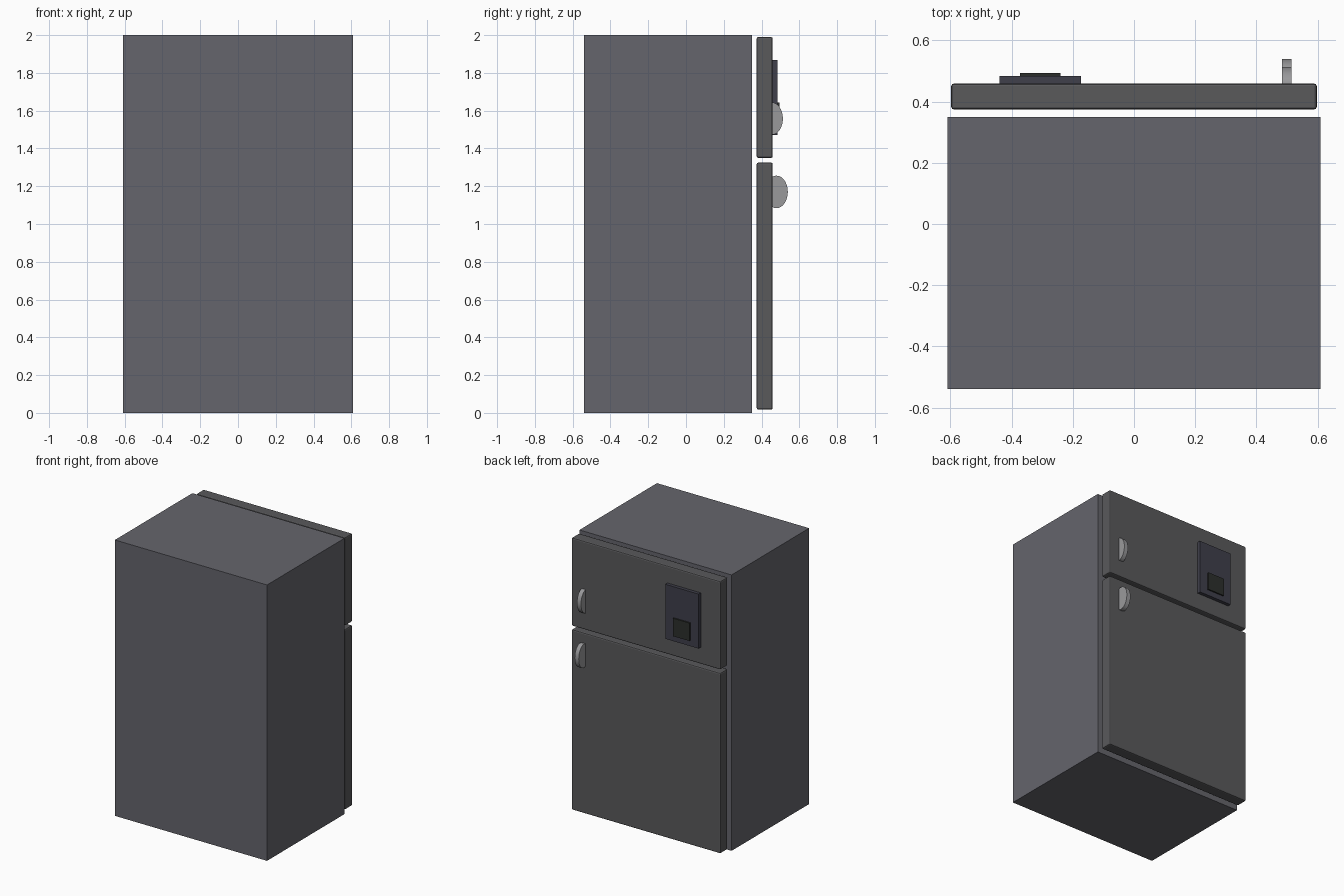
import bpy
from math import radians

if "Cube" in bpy.data.objects:
    bpy.data.objects.remove(bpy.data.objects["Cube"])


def material(name, rgb):
    m = bpy.data.materials.new(name)
    m.diffuse_color = (*rgb, 1)
    m.use_nodes = True
    m.node_tree.nodes["Principled BSDF"].inputs["Base Color"].default_value = m.diffuse_color
    return m


SHELL = material("shell_grey", (0.13, 0.13, 0.15))
DOOR = material("door_grey", (0.10, 0.10, 0.105))
PANEL = material("panel_blue_grey", (0.05, 0.05, 0.07))
RECESS = material("recess_dark", (0.025, 0.028, 0.025))
METAL = material("handle_grey", (0.32, 0.32, 0.33))


def box(name, x, y, z, mat, bevel=0):
    """Box spanning three (min, max) ranges."""
    spans = (x, y, z)
    bpy.ops.mesh.primitive_cube_add(size=1, location=[(a + b) / 2 for a, b in spans])
    ob = bpy.context.object
    ob.name = name
    ob.scale = [b - a for a, b in spans]
    bpy.ops.object.transform_apply(location=False, rotation=False, scale=True)
    ob.data.materials.append(mat)
    if bevel:
        mod = ob.modifiers.new("rounded_edges", 'BEVEL')
        mod.width = bevel
        mod.segments = 2
    return ob


def handle(name, y, z):
    """Thin elliptical disc, half sunk into the door."""
    bpy.ops.mesh.primitive_cylinder_add(vertices=32, radius=1, depth=1,
                                        location=(0.499, y, z), rotation=(0, radians(90), 0))
    ob = bpy.context.object
    ob.name = name
    bpy.ops.object.transform_apply(location=False, rotation=True, scale=False)
    ob.scale = (0.032, 0.06, 0.086)
    bpy.ops.object.transform_apply(location=False, rotation=False, scale=True)
    ob.data.materials.append(METAL)
    bpy.ops.object.shade_smooth_by_angle(angle=radians(30))


# Cabinet
box("cabinet", (-0.61, 0.61), (-0.539, 0.349), (0, 2), SHELL)

# Doors, with a narrow gap in front of the cabinet
for name, z in (("fridge_door", (0.017, 1.325)), ("freezer_door", (1.35, 1.99))):
    box(name, (-0.597, 0.597), (0.374, 0.459), z, DOOR, bevel=0.009)

# Handles
handle("fridge_handle", 0.479, 1.17)
handle("freezer_handle", 0.453, 1.558)

# Dispenser panel on the freezer door
box("dispenser_panel", (-0.44, -0.173), (0.455, 0.484), (1.472, 1.867), PANEL)
box("dispenser_plate", (-0.373, -0.24), (0.48, 0.494), (1.513, 1.643), RECESS)
